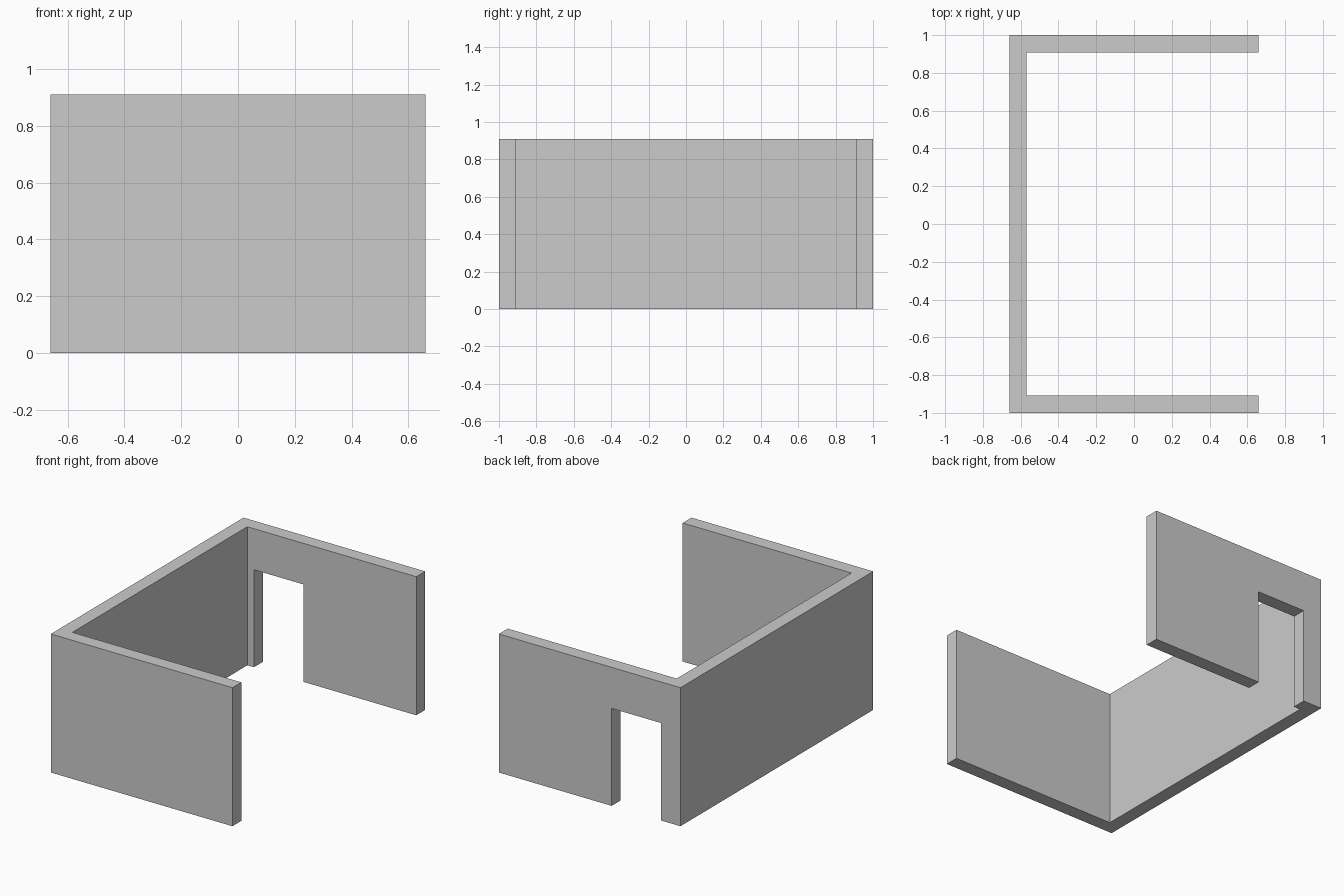
import bpy
import bmesh

if "Cube" in bpy.data.objects:
    bpy.data.objects.remove(bpy.data.objects["Cube"])

HX, HY, H, T = 0.66, 1.0, 0.91, 0.092  # half sizes, height, wall thickness


def prism(name, outline, z0, z1):
    """Extrude a plan outline from z0 up to z1."""
    bm = bmesh.new()
    base = bm.faces.new([bm.verts.new((x, y, z0)) for x, y in outline])
    ext = bmesh.ops.extrude_face_region(bm, geom=[base])
    top = [v for v in ext["geom"] if isinstance(v, bmesh.types.BMVert)]
    bmesh.ops.translate(bm, verts=top, vec=(0, 0, z1 - z0))
    bmesh.ops.recalc_face_normals(bm, faces=bm.faces)
    mesh = bpy.data.meshes.new(name)
    bm.to_mesh(mesh)
    bm.free()
    obj = bpy.data.objects.new(name, mesh)
    bpy.context.collection.objects.link(obj)
    return obj


# U-shaped walls, open on the +x side
walls = prism("walls", [
    (-HX, -HY), (HX, -HY), (HX, -HY + T), (-HX + T, -HY + T),
    (-HX + T, HY - T), (HX, HY - T), (HX, HY), (-HX, HY)], 0, H)

# Doorway through the back wall; it bites slightly into the side wall corner only
# if wider than the gap, so the cutter is limited to the back wall's depth
X0, X1, DOOR_H = -0.52, -0.16, 0.64
cutter = prism("doorway_cutter", [
    (X0, HY - T - 0.03), (X1, HY - T - 0.03),
    (X1, HY + 0.05), (X0, HY + 0.05)], -0.1, DOOR_H)
cutter.hide_render = True
cutter.display_type = 'WIRE'

cut = walls.modifiers.new("doorway", 'BOOLEAN')
cut.operation = 'DIFFERENCE'
cut.solver = 'EXACT'
cut.object = cutter

# Bake the opening and drop the helper
bpy.context.view_layer.objects.active = walls
walls.select_set(True)
bpy.ops.object.modifier_apply(modifier=cut.name)
bpy.data.objects.remove(cutter)
